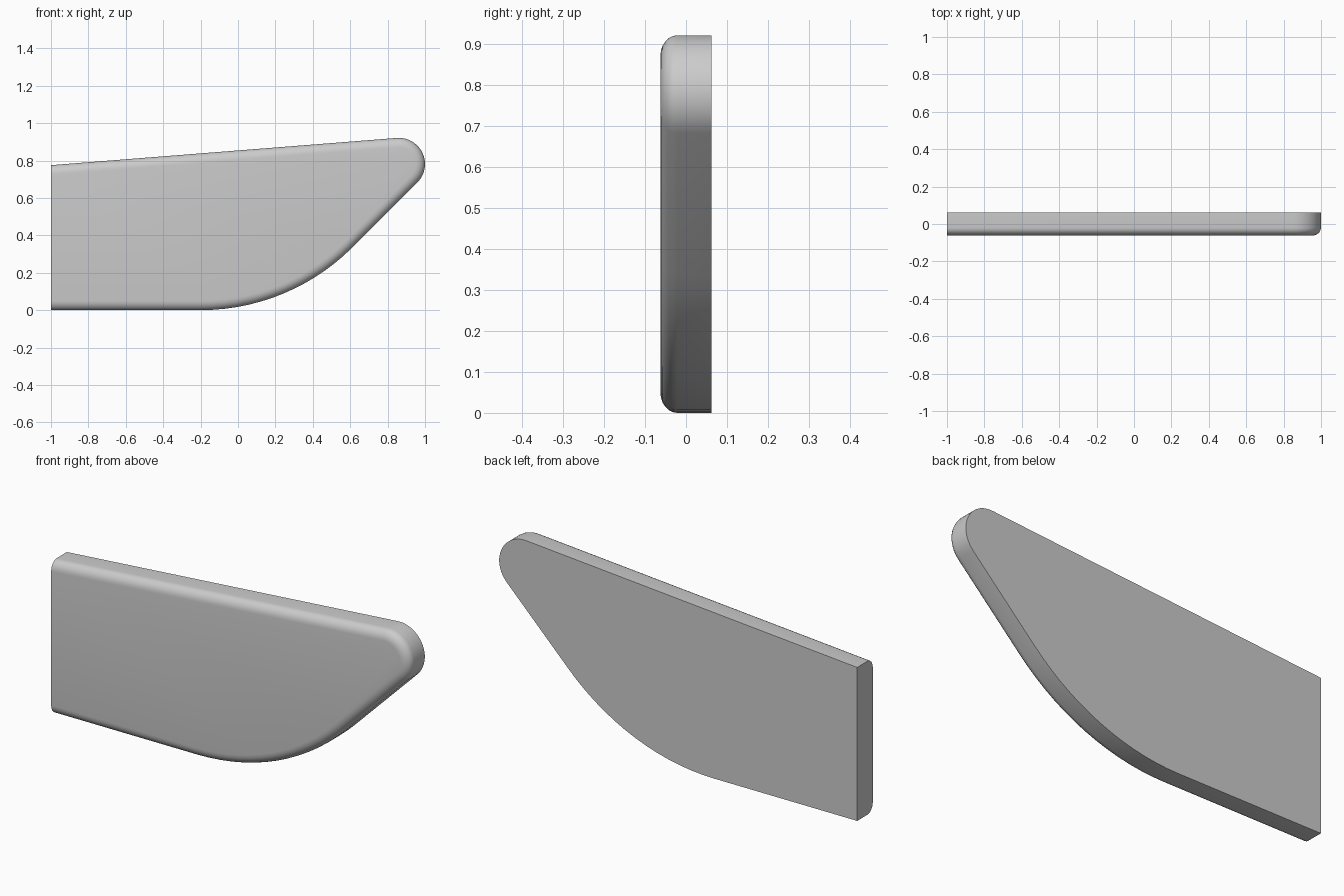
import bpy, bmesh
from math import sin, cos, tan, radians, pi

if "Cube" in bpy.data.objects:
    bpy.data.objects.remove(bpy.data.objects["Cube"])

HALF = 0.0625                 # half thickness
R_TIP, R_BELLY = 0.14, 1.15   # outline radii
TIP = (0.86, 0.781)
BELLY = (-0.2, 1.15)
SLOPE = radians(4.5)          # tilt of the top edge


def outline(d):
    """Side outline inset by d, from bottom left round the tip to top left."""
    pts = [(-1, d)]
    # belly curve, then tip curve (straight runs join them)
    for (cx, cz), r, a0, a1, n in ((BELLY, R_BELLY - d, -90, -45, 14),
                                   (TIP, R_TIP - d, -45, 94.5, 14)):
        for i in range(n + 1):
            a = radians(a0 + (a1 - a0) * i / n)
            pts.append((cx + r * cos(a), cz + r * sin(a)))
    x, z = pts[-1]
    pts.append((-1, z - (x + 1) * tan(SLOPE)))
    return pts


# back rim, then rounded front edge
STEPS = 6
sections = [(0, HALF)]
for i in range(STEPS + 1):
    a = pi / 2 * i / STEPS
    sections.append((0.05 * (1 - cos(a)), -HALF + 0.042 * (1 - sin(a))))

bm = bmesh.new()
rings = [[bm.verts.new((x, y, z)) for x, z in outline(d)] for d, y in sections]
for r0, r1 in zip(rings, rings[1:]):
    for i in range(len(r0) - 1):
        bm.faces.new((r0[i], r0[i + 1], r1[i + 1], r1[i]))
# back, front and flat left end
bm.faces.new(rings[0])
bm.faces.new(rings[-1])
bm.faces.new([r[0] for r in rings] + [r[-1] for r in reversed(rings)])
bmesh.ops.recalc_face_normals(bm, faces=bm.faces[:])

mesh = bpy.data.meshes.new("curved_panel")
bm.to_mesh(mesh)
bm.free()
panel = bpy.data.objects.new("curved_panel", mesh)
bpy.context.collection.objects.link(panel)
bpy.context.view_layer.objects.active = panel
panel.select_set(True)
bpy.ops.object.shade_smooth_by_angle(angle=radians(35))
